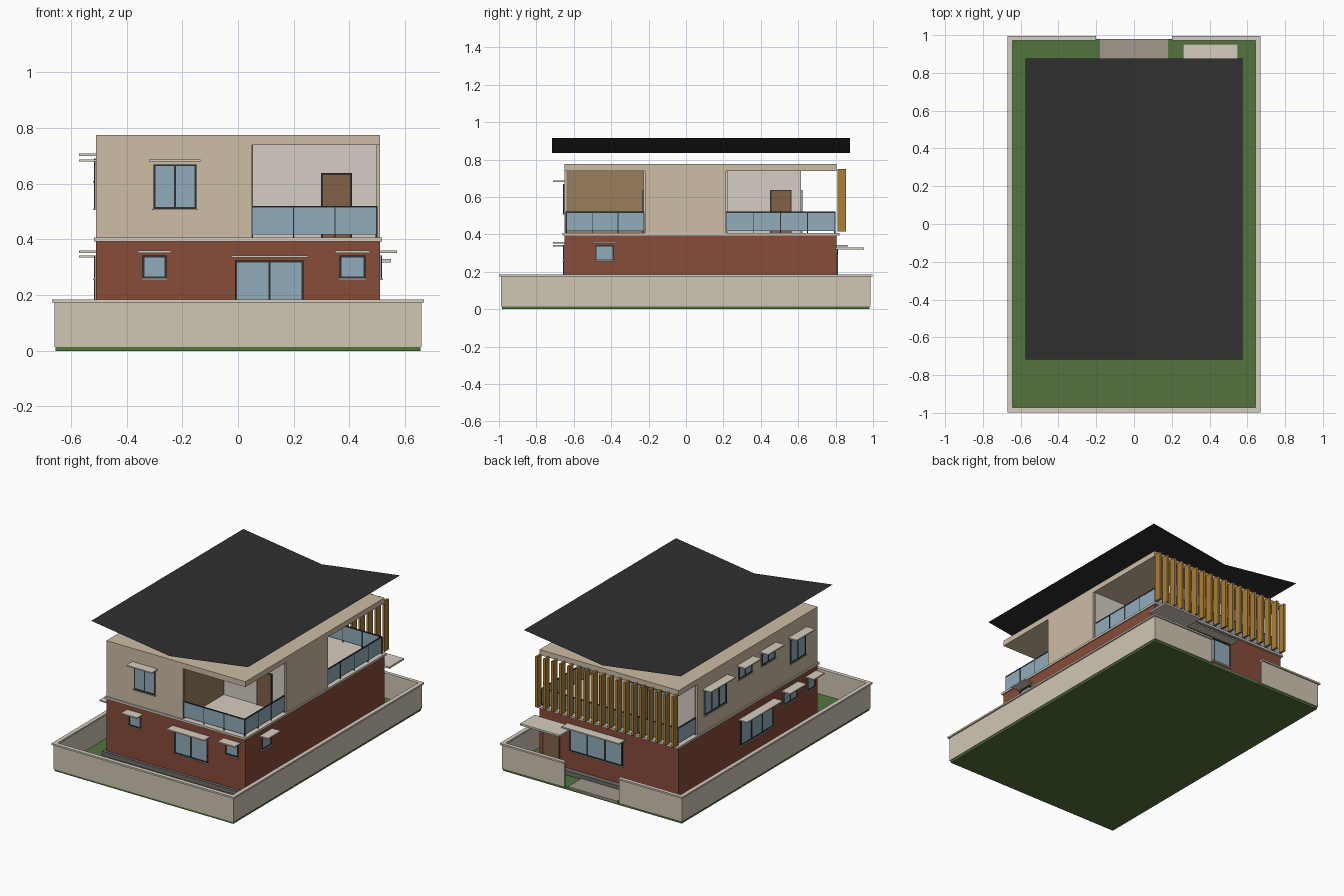
import bpy, bmesh

if "Cube" in bpy.data.objects:
    bpy.data.objects.remove(bpy.data.objects["Cube"])

# ---------- materials ----------
def mat(name, r, g, b):
    m = bpy.data.materials.new(name)
    lin = [((c / 255 + 0.055) / 1.055) ** 2.4 for c in (r, g, b)]
    m.diffuse_color = (*lin, 1)
    m.use_nodes = True
    m.node_tree.nodes["Principled BSDF"].inputs["Base Color"].default_value = m.diffuse_color
    return m

GRASS = mat("grass", 82, 116, 62)
CREAM = mat("cream_render", 205, 189, 165)
FENCE = mat("fence_render", 208, 198, 180)
STONE = mat("pale_stone", 214, 205, 192)
WHITE = mat("off_white", 213, 205, 195)
BROWN = mat("brown_render", 152, 126, 94)
BRICK = mat("brick", 135, 76, 57)
PAVE = mat("paving", 160, 152, 140)
PLINTH = mat("plinth", 112, 108, 104)
GLASS = mat("glass", 146, 172, 188)
DARK = mat("dark_frame", 48, 52, 52)
WOOD = mat("door_wood", 130, 98, 72)
SLAT = mat("slat_wood", 172, 126, 52)
ROOF = mat("roof_sheet", 48, 48, 48)

# ---------- mesh helpers ----------
def finish(name, bm, material):
    me = bpy.data.meshes.new(name)
    bm.to_mesh(me)
    bm.free()
    me.materials.append(material)
    ob = bpy.data.objects.new(name, me)
    bpy.context.collection.objects.link(ob)
    return ob

def boxes(name, material, items):
    """One object from boxes given as (x0, x1, y0, y1, z0, z1)."""
    bm = bmesh.new()
    for x0, x1, y0, y1, z0, z1 in items:
        vs = bmesh.ops.create_cube(bm, size=1)["verts"]
        for v in vs:
            v.co = ((x0 + x1) / 2 + v.co.x * abs(x1 - x0),
                    (y0 + y1) / 2 + v.co.y * abs(y1 - y0),
                    (z0 + z1) / 2 + v.co.z * abs(z1 - z0))
    return finish(name, bm, material)

def prism(name, material, pts, z0, z1):
    bm = bmesh.new()
    f = bm.faces.new([bm.verts.new((x, y, z0)) for x, y in pts])
    ext = bmesh.ops.extrude_face_region(bm, geom=[f])["geom"]
    for v in ext:
        if isinstance(v, bmesh.types.BMVert):
            v.co.z = z1
    bmesh.ops.recalc_face_normals(bm, faces=bm.faces)
    return finish(name, bm, material)

HX, Y0, Y1 = 0.51, -0.65, 0.805
WALLS = {"front": ("y", Y0, -1), "back": ("y", Y1, 1),
         "left": ("x", -HX, -1), "right": ("x", HX, 1),
         "front_balcony": ("y", -0.226, -1), "rear_balcony": ("x", 0.206, 1),
         "gallery": ("y", 0.616, 1)}

def on_wall(wall, u0, u1, d0, d1, z0, z1):
    """Box along a wall: u runs along it, d is the distance outwards."""
    axis, base, s = WALLS[wall]
    a, b = sorted((base + s * d0, base + s * d1))
    return (u0, u1, a, b, z0, z1) if axis == "y" else (a, b, u0, u1, z0, z1)

def frame(wall, u0, u1, z0, z1, panes, t=0.007):
    bars = [on_wall(wall, u0, u1, 0, 0.007, z0, z0 + t),
            on_wall(wall, u0, u1, 0, 0.007, z1 - t, z1)]
    for i in range(panes + 1):
        u = u0 + (u1 - u0) * i / panes
        a = min(max(u - t / 2, u0), u1 - t)
        bars.append(on_wall(wall, a, a + t, 0, 0.0065, z0, z1))
    return bars

def window(name, wall, u0, u1, z0, z1, panes=1, shade=True):
    boxes(name + "_glass", GLASS, [on_wall(wall, u0, u1, -0.002, 0.003, z0, z1)])
    boxes(name + "_frame", DARK, frame(wall, u0, u1, z0, z1, panes))
    if shade:
        boxes(name + "_shade_and_sill", STONE, [
            on_wall(wall, u0 - 0.016, u1 + 0.016, 0, 0.062, z1 + 0.01, z1 + 0.018),
            on_wall(wall, u0 - 0.005, u1 + 0.005, 0, 0.011, z0 - 0.005, z0)])

def door(name, wall, u0, u1, z0, z1):
    boxes(name + "_leaf", WOOD, [on_wall(wall, u0, u1, -0.002, 0.004, z0, z1)])
    boxes(name + "_frame", DARK, frame(wall, u0, u1, z0, z1, 1)[1:])

# ---------- plot ----------
boxes("lawn", GRASS, [(-0.655, 0.655, -0.985, 0.98, 0, 0.016)])
boxes("driveway", PAVE, [(-0.18, 0.18, 0.82, 0.98, 0.01, 0.022)])
boxes("plinth", PLINTH, [(-0.53, 0.53, -0.67, 0.84, 0.01, 0.045)])

def fence(o, x_in, z0, z1):
    i = o - x_in
    y, yi = o + 0.33, i + 0.33
    return [(-o, o, -y, -yi, z0, z1), (-o, -i, -yi, yi, z0, z1), (i, o, -yi, yi, z0, z1),
            (-o, -0.2, yi, y - 0.003, z0, z1), (0.2, o, yi, y - 0.003, z0, z1)]
boxes("fence_wall", FENCE, fence(0.66, 0.012, 0.014, 0.175))
boxes("fence_coping", STONE, fence(0.669, 0.027, 0.174, 0.185))

# ---------- house body ----------
boxes("ground_floor", BRICK, [(-HX, HX, Y0, Y1, 0.03, 0.395)])
boxes("floor_band", STONE, [(-0.517, 0.517, -0.661, 0.82, 0.393, 0.407)])
prism("upper_floor", CREAM, [(-HX, Y0), (0.05, Y0), (0.05, -0.22), (HX, -0.22), (HX, 0.215),
                             (0.2, 0.215), (0.2, 0.61), (-HX, 0.61)], 0.4, 0.745)
boxes("parapet_slab", CREAM, [(-HX, HX, Y0, Y1, 0.74, 0.776)])

# recessed balcony linings
boxes("balcony_lining", WHITE, [(0.05, 0.498, -0.226, -0.218, 0.405, 0.741),
                                (0.198, 0.206, 0.215, 0.616, 0.405, 0.741),
                                (0.2, 0.498, 0.213, 0.221, 0.405, 0.741),
                                (-0.498, 0.206, 0.608, 0.616, 0.405, 0.741)])
boxes("front_balcony_side_lining", BROWN, [(0.048, 0.054, -0.64, -0.226, 0.405, 0.741)])

# butterfly roof: a single folded sheet floating over the slab
bm = bmesh.new()
rows = [[bm.verts.new((x, y, z)) for x, z in ((-0.575, 0.915), (0, 0.835), (0.575, 0.915))]
        for y in (-0.717, 0.877)]
for i in range(2):
    bm.faces.new((rows[0][i], rows[0][i + 1], rows[1][i + 1], rows[1][i]))
finish("butterfly_roof", bm, ROOF)

# ---------- windows and doors ----------
S, P, L, B = (0.26, 0.342), (0.61, 0.69), (0.165, 0.325), (0.51, 0.67)
for name, wall, u0, u1, z, panes in [
        ("front_small_window_a", "front", -0.343, -0.257, S, 1),
        ("front_large_window", "front", -0.01, 0.235, L, 2),
        ("front_small_window_b", "front", 0.365, 0.458, S, 1),
        ("front_upper_window", "front", -0.304, -0.15, B, 2),
        ("right_small_window", "right", -0.485, -0.385, S, 1),
        ("rear_large_window", "back", -0.10, 0.29, L, 3),
        ("left_large_window", "left", -0.18, 0.16, L, 3),
        ("left_small_window_a", "left", -0.43, -0.29, S, 2),
        ("left_small_window_b", "left", -0.62, -0.54, S, 1),
        ("left_upper_window_a", "left", 0.31, 0.54, B, 3),
        ("left_upper_window_b", "left", 0.04, 0.18, P, 2),
        ("left_upper_window_c", "left", -0.2, -0.06, P, 2),
        ("left_upper_window_d", "left", -0.52, -0.36, B, 2)]:
    window(name, wall, u0, u1, z[0], z[1], panes)
window("gallery_glass_door", "gallery", -0.3, 0.0, 0.407, 0.637, 2, shade=False)
door("front_balcony_door", "front_balcony", 0.298, 0.41, 0.407, 0.638)
door("rear_balcony_door", "rear_balcony", 0.45, 0.565, 0.407, 0.638)
door("entrance_door", "back", 0.36, 0.485, 0.045, 0.3)
boxes("entrance_canopy", STONE, [(0.26, 0.55, 0.8, 0.952, 0.318, 0.33)])

# ---------- balcony railings ----------
def railing(name, axis, u0, u1, d, panels):
    def b(a0, a1, t, z0, z1):
        return (a0, a1, d - t, d + t, z0, z1) if axis == "x" else (d - t, d + t, a0, a1, z0, z1)
    boxes(name + "_glass", GLASS, [b(u0, u1, 0.002, 0.418, 0.516)])
    posts = [u0 + (u1 - u0) * i / panels for i in range(panels + 1)]
    boxes(name + "_rail", DARK, [b(u0, u1, 0.004, 0.515, 0.521)] +
          [b(p - 0.002, p + 0.002, 0.0035, 0.405, 0.518) for p in posts])

railing("front_railing", "x", 0.05, 0.497, -0.64, 3)
railing("front_side_railing", "y", -0.64, -0.225, 0.497, 3)
railing("rear_right_railing", "y", 0.215, 0.795, 0.497, 4)
railing("rear_railing", "x", -0.497, 0.497, 0.795, 7)
railing("rear_left_railing", "y", 0.612, 0.795, -0.497, 1)

# ---------- vertical timber screen across the back ----------
N = 18
boxes("timber_screen", SLAT, [(x - 0.008, x + 0.008, 0.81, 0.855, 0.415, 0.75)
                              for x in (-0.5 + i / (N - 1) for i in range(N))])
